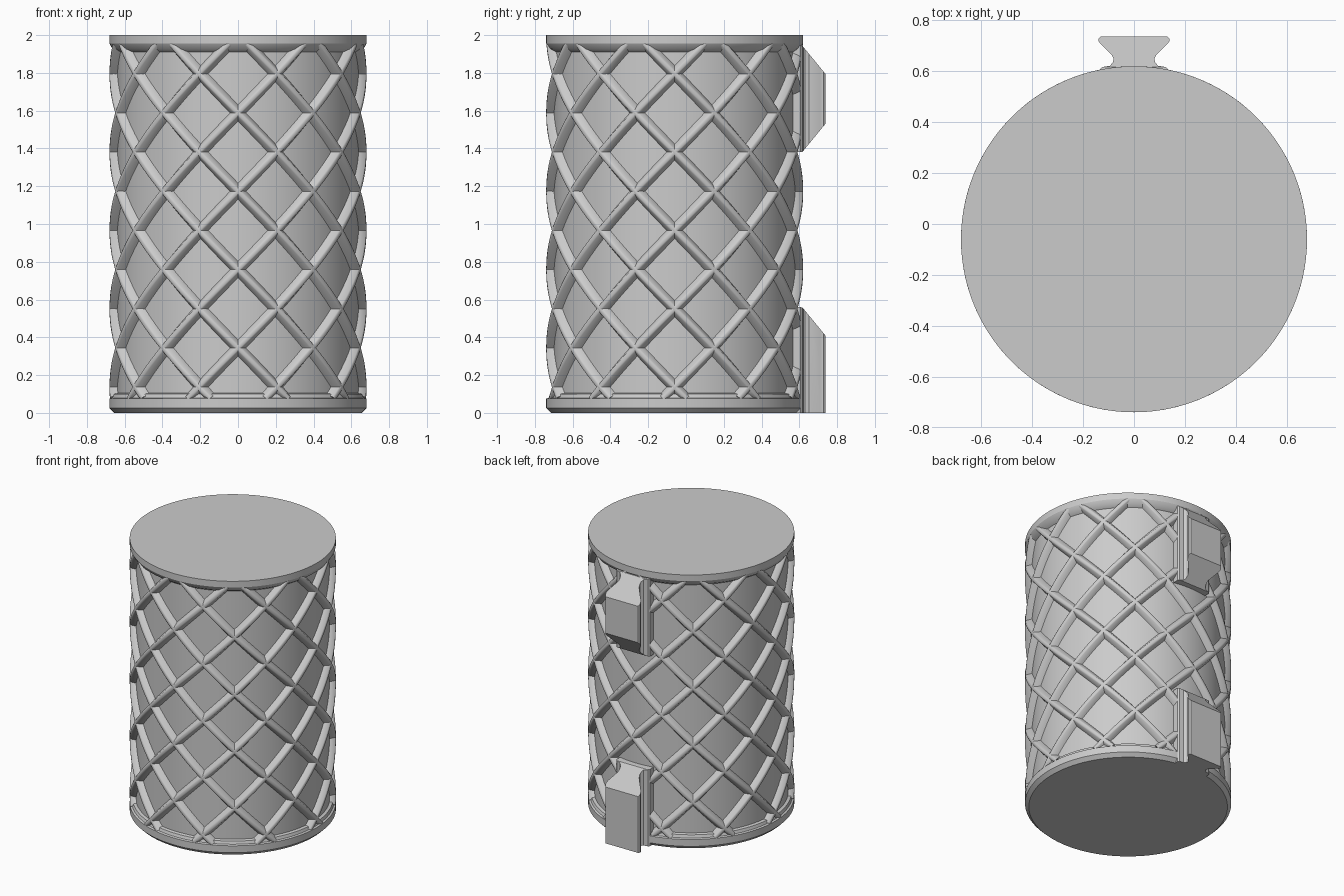
import bpy
from math import sin, cos, pi, radians, sqrt

cube = bpy.data.objects.get("Cube")
if cube:
    bpy.data.objects.remove(cube, do_unlink=True)

grey = bpy.data.materials.new("plain_grey")
grey.use_nodes = True
COLOUR = (0.6, 0.6, 0.6, 1)
grey.diffuse_color = COLOUR
grey.node_tree.nodes["Principled BSDF"].inputs["Base Color"].default_value = COLOUR

AXIS_Y = -0.06      # centre line of the drum
RIM = 0.68          # outer radius
CORE = 0.64         # radius of the wall between ribs
RIBS = 10           # helices in each direction
PITCH = 0.66        # rise per radian


def make(name, verts, faces, angle):
    mesh = bpy.data.meshes.new(name)
    mesh.from_pydata(verts, [], faces)
    mesh.materials.append(grey)
    mesh.validate()
    mesh.polygons.foreach_set("use_smooth", [True] * len(mesh.polygons))
    mesh.set_sharp_from_angle(angle=radians(angle))
    obj = bpy.data.objects.new(name, mesh)
    bpy.context.collection.objects.link(obj)
    return obj


def polar(r, a, z):
    # angle 0 faces the front
    return (r * sin(a), AXIS_Y - r * cos(a), z)


def bridge(rows, n, closed):
    # quads between successive rows of n points
    return [(r * n + i, r * n + (i + 1) % n, (r + 1) * n + (i + 1) % n, (r + 1) * n + i)
            for r in range(rows - 1) for i in range(n if closed else n - 1)]


# Drum: turned profile with chamfered foot, stepped base ring and top rim
profile = [(0.655, 0), (RIM, 0.025), (RIM, 0.075), (0.667, 0.08), (0.66, 0.1),
           (CORE, 0.105), (CORE, 1.91), (0.665, 1.927), (RIM, 1.955), (RIM, 2)]
SEG = 160
verts = [polar(r, 2 * pi * i / SEG, z) for r, z in profile for i in range(SEG)]
faces = bridge(len(profile), SEG, True)
faces += [tuple(reversed(range(SEG))), tuple(range(len(verts) - SEG, len(verts)))]
make("drum", verts, faces, 28)

# Lattice ribs: trapezoid section swept along crossing helices
section = [(-0.036, 0.63), (-0.027, 0.648), (-0.014, 0.676), (-0.007, 0.68),
           (0.007, 0.68), (0.014, 0.676), (0.027, 0.648), (0.036, 0.63)]
LOW, HIGH, CROSSING, STEPS = 0.075, 1.955, 1.588, 90
for side, name in ((1, "rising_left_rib"), (-1, "rising_right_rib")):
    for k in range(RIBS):
        verts = []
        for s in range(STEPS + 1):
            z = LOW + (HIGH - LOW) * s / STEPS
            a = 2 * pi * k / RIBS + side * (z - CROSSING) / PITCH
            for w, r in section:
                d = w / sqrt(2)
                zz = min(max(z - d, LOW), HIGH)
                verts.append(polar(r, a + side * d / RIM, zz))
        n = len(section)
        faces = bridge(STEPS + 1, n, True)
        faces += [tuple(range(n)), tuple(reversed(range(STEPS * n, STEPS * n + n)))]
        if side > 0:
            faces = [f for f in faces]
        else:
            faces = [tuple(reversed(f)) for f in faces]
        make(f"{name}_{k + 1}", verts, faces, 50)


# Dovetail hooks on the back: half width and y of each row, base to outer face
ROWS = [(0.135, 0.55), (0.135, 0.607), (0.125, 0.617), (0.095, 0.622), (0.083, 0.635),
        (0.08, 0.65), (0.086, 0.662), (0.132, 0.708), (0.139, 0.719), (0.139, 0.728),
        (0.13, 0.738)]


def hook(name, top, bottom):
    verts = []
    for w, y in ROWS:
        t, b = top(y), bottom(y)
        verts += [(-w, y, b), (w, y, b), (w, y, t), (-w, y, t)]
    # section corners run around; rows step outward along y
    faces = [tuple(reversed(f)) for f in bridge(len(ROWS), 4, True)]
    last = len(verts) - 4
    faces += [(0, 1, 2, 3), (last + 3, last + 2, last + 1, last)]
    make(name, verts, faces, 30)


def slope(y):
    return 1.22 * max(y - 0.615, 0)


hook("upper_hook", lambda y: 1.945 - slope(y), lambda y: 1.38 + slope(y))
hook("lower_hook", lambda y: 0.56 - slope(y), lambda y: 0)
